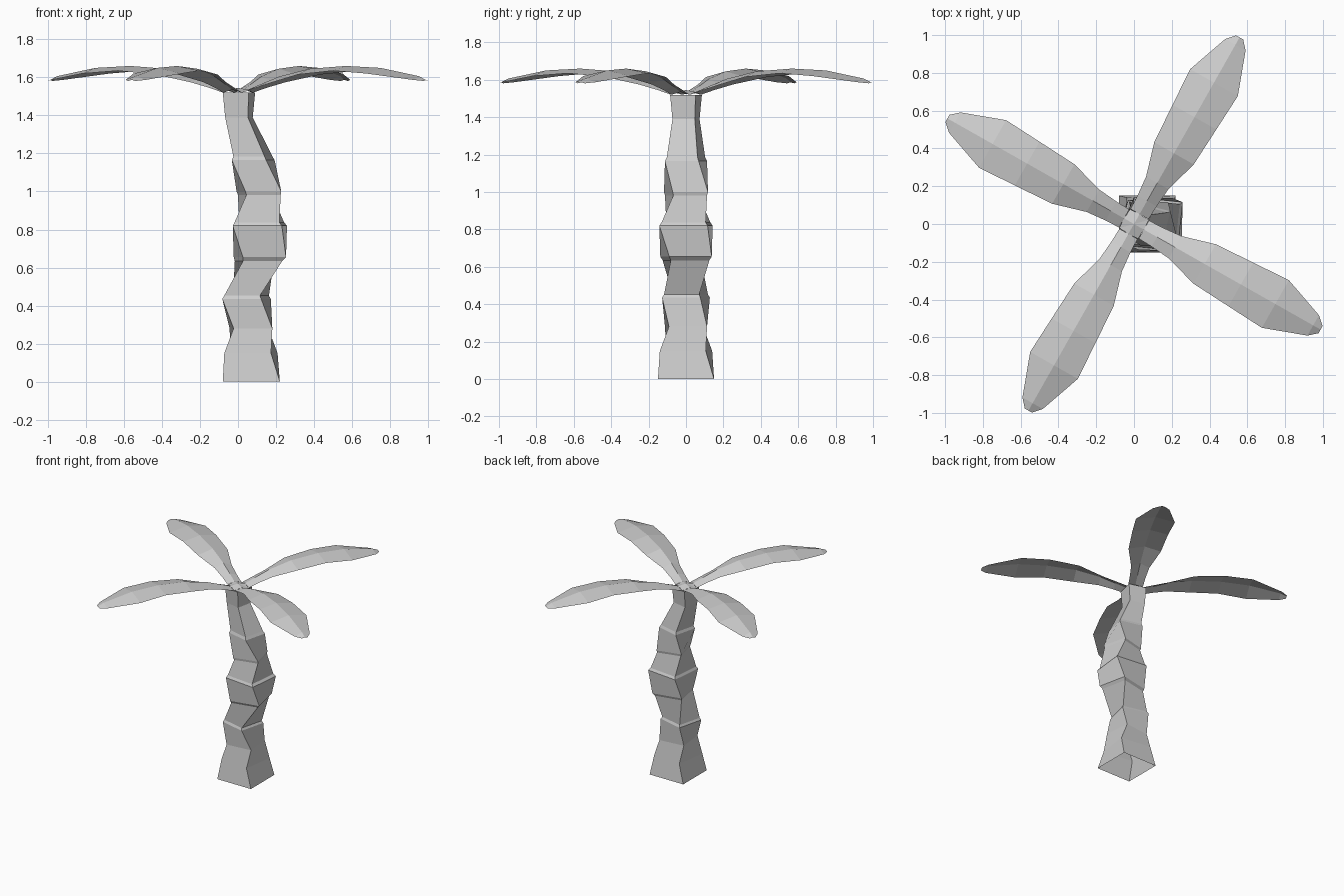
import bpy, math

if "Cube" in bpy.data.objects:
    bpy.data.objects.remove(bpy.data.objects["Cube"])

def make_mesh(name, verts, faces):
    mesh = bpy.data.meshes.new(name)
    mesh.from_pydata(verts, [], faces)
    mesh.update()
    ob = bpy.data.objects.new(name, mesh)
    bpy.context.collection.objects.link(ob)
    return ob

# Trunk: twisted square rings (z, centre x, overall width, twist in degrees)
rings = [
    (0.00, 0.070, 0.30, 0), (0.15, 0.068, 0.28, -8),
    (0.28, 0.068, 0.225, 6), (0.435, 0.045, 0.255, -14),
    (0.452, 0.045, 0.235, -14), (0.635, 0.108, 0.25, 12),
    (0.655, 0.115, 0.275, 12), (0.82, 0.115, 0.285, -6),
    (0.838, 0.112, 0.26, -6), (0.982, 0.112, 0.225, 14),
    (1.00, 0.110, 0.235, 14), (1.165, 0.080, 0.225, -14),
    (1.185, 0.078, 0.205, -14), (1.39, 0.005, 0.145, -12),
    (1.52, 0.005, 0.17, -14),
]
verts, faces = [], []
for z, cx, w, twist in rings:
    a = math.radians(twist)
    r = w / 2 / math.cos(math.pi / 4 - abs(a))
    for k in range(4):
        t = a + math.pi / 4 + k * math.pi / 2
        verts.append((cx + r * math.cos(t), r * math.sin(t), z))
for i in range(len(rings) - 1):
    for k in range(4):
        a, b = i * 4 + k, i * 4 + (k + 1) % 4
        faces.append((a, b, b + 4, a + 4))
make_mesh("trunk", verts, faces)

# Leaves: folded blades (distance, half width, ridge z, edge drop)
profile = [
    (0.06, 0.055, 1.535, 0.015), (0.14, 0.058, 1.565, 0.02),
    (0.25, 0.068, 1.605, 0.03), (0.43, 0.120, 1.645, 0.03),
    (0.65, 0.133, 1.66, 0.025), (0.86, 0.145, 1.65, 0.03),
    (1.09, 0.062, 1.607, 0.02), (1.135, 0.022, 1.587, 0.006),
]
for n in range(4):
    ang = math.radians(60.5 + 90 * n)
    c, s = math.cos(ang), math.sin(ang)
    verts, faces = [], []
    for d, hw, z, drop in profile:
        for side in (-1, 0, 1):
            t = side * hw
            verts.append((d * c - t * s, d * s + t * c, z - abs(side) * drop))
    for i in range(len(profile) - 1):
        for k in range(2):
            a = i * 3 + k
            faces.append((a, a + 3, a + 4, a + 1))
    make_mesh(f"leaf_{n + 1}", verts, faces)

# Crown hub: low pyramid joining the leaf bases
verts = [(0, 0, 1.545)]
for k in range(8):
    a = math.radians(60.5 + 45 * k)
    r = 0.06 if k % 2 == 0 else 0.081
    verts.append((r * math.cos(a), r * math.sin(a), 1.535 if k % 2 == 0 else 1.52))
faces = [(0, k + 1, (k + 1) % 8 + 1) for k in range(8)]
make_mesh("crown_hub", verts, faces)
